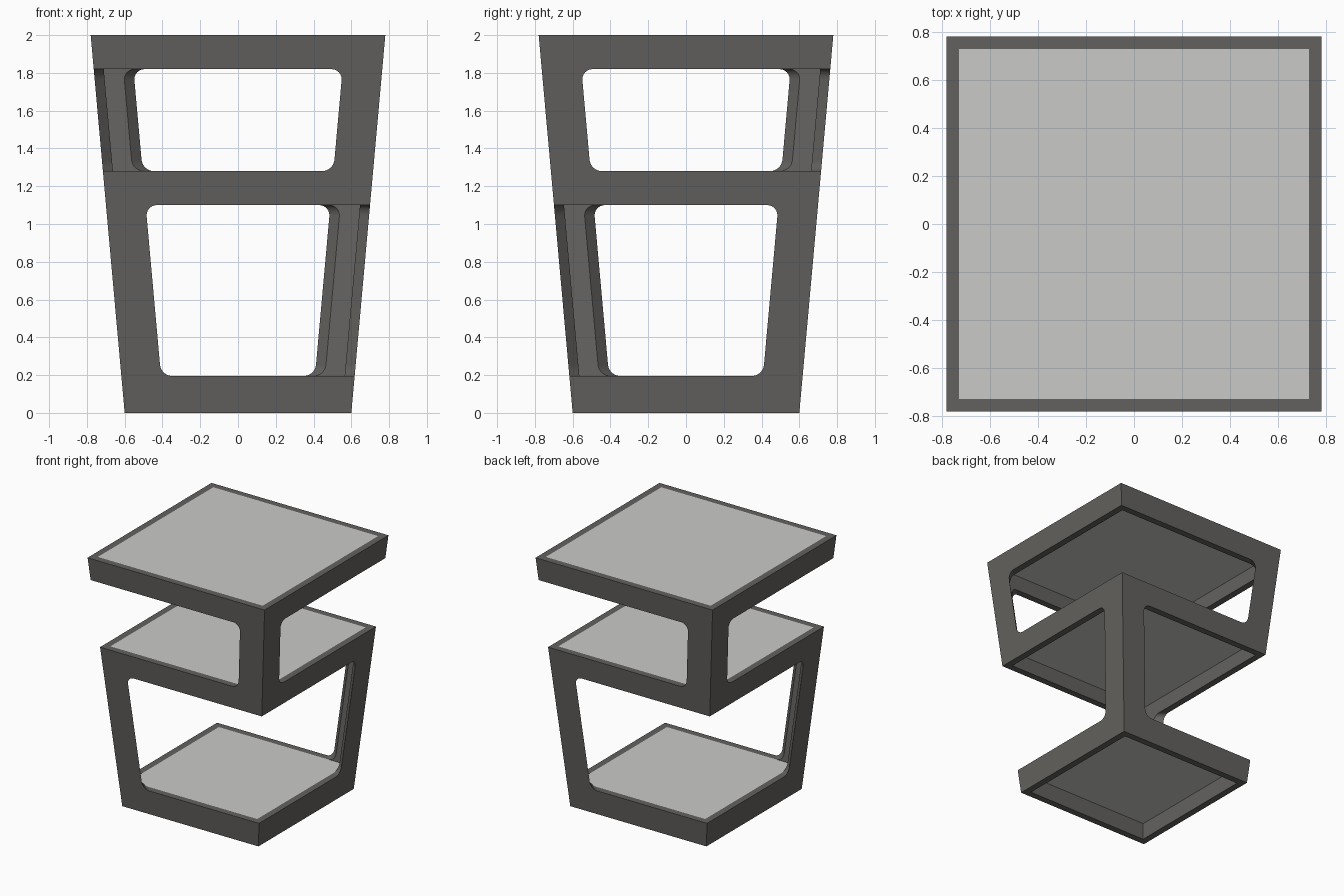
import bpy, bmesh, math

if "Cube" in bpy.data.objects:
    bpy.data.objects.remove(bpy.data.objects["Cube"])

T = 0.053        # wall thickness
W = 0.21         # post wing width
R = 0.06         # fillet radius of the openings
PLATE = 0.05     # shelf plate thickness
BANDS = [("bottom", 0.0, 0.195), ("middle", 1.10, 1.28), ("top", 1.82, 2.0)]


def half(z):
    """Half width of the tapered body at height z."""
    return 0.6 + 0.09 * z


def material(name, rgb):
    m = bpy.data.materials.new(name)
    m.diffuse_color = (*rgb, 1.0)
    m.use_nodes = True
    m.node_tree.nodes["Principled BSDF"].inputs["Base Color"].default_value = m.diffuse_color
    return m


FRAME = material("dark grey frame", (0.125, 0.121, 0.113))
SHELF = material("light grey shelf", (0.59, 0.59, 0.575))


def loft(name, loops, mat, closed=False, caps=False):
    """Skin a list of equally long point loops."""
    bm = bmesh.new()
    rings = [[bm.verts.new(p) for p in loop] for loop in loops]
    n = len(rings[0])
    pairs = list(zip(rings, rings[1:]))
    if closed:
        pairs.append((rings[-1], rings[0]))
    for a, b in pairs:
        for i in range(n):
            j = (i + 1) % n
            bm.faces.new((a[i], a[j], b[j], b[i]))
    if caps:
        bm.faces.new(rings[0])
        bm.faces.new(rings[-1])
    bmesh.ops.recalc_face_normals(bm, faces=bm.faces)
    me = bpy.data.meshes.new(name)
    bm.to_mesh(me)
    bm.free()
    me.materials.append(mat)
    me.shade_smooth()
    me.set_sharp_from_angle(angle=math.radians(30))
    ob = bpy.data.objects.new(name, me)
    bpy.context.collection.objects.link(ob)
    return ob


def square(z, inset=0.0):
    h = half(z) - inset
    return [(-h, -h, z), (h, -h, z), (h, h, z), (-h, h, z)]


def post(name, z0, z1, sx, sy):
    """L-shaped corner post, flaring into the bands with rounded fillets."""
    steps = 8
    levels = []
    for k in range(steps + 1):
        a = math.pi / 2 * k / steps
        levels.append((R * (1 - math.cos(a)), R * (1 - math.sin(a))))
    zs = [(z0 + d, W + f) for d, f in levels]
    zs += [(z1 - d, W + f) for d, f in reversed(levels)]
    loops = []
    for z, e in zs:
        h = half(z)
        # ends of both wings are cut at 45 degrees
        section = [(e, 0), (0, 0), (0, e), (T, e - T), (T, T), (e - T, T)]
        loops.append([(sx * (h - u), sy * (h - v), z) for u, v in section])
    loft(name, loops, FRAME)


# Square bands with a flush shelf plate in each
for label, z0, z1 in BANDS:
    loft(label + "_band", [square(z0), square(z1), square(z1, T), square(z0, T)],
         FRAME, closed=True)
    loft(label + "_shelf", [square(z1 - PLATE, T), square(z1, T)], SHELF, caps=True)

# Lower posts on one diagonal, upper posts on the other
for s, side in ((-1, "left"), (1, "right")):
    post("lower_post_" + side, BANDS[0][2], BANDS[1][1], s, s)
    post("upper_post_" + side, BANDS[1][2], BANDS[2][1], s, -s)
